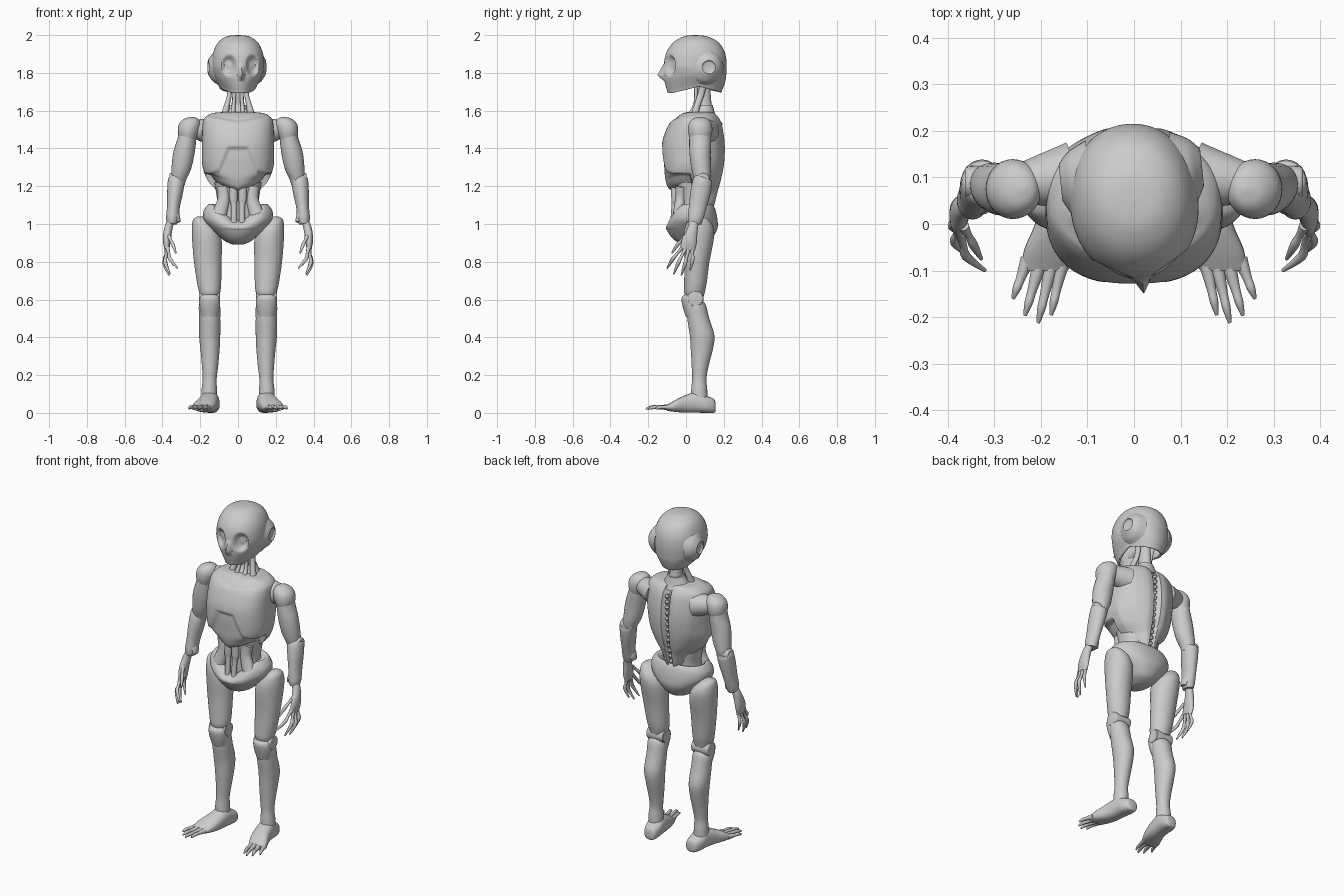
import bpy, bmesh, math
from mathutils import Vector, Matrix

X, Z = Vector((1, 0, 0)), Vector((0, 0, 1))


def clamp(v):
    return max(0.0, min(1.0, v))


def catmull(rows, steps):
    out = []
    for i in range(len(rows) - 1):
        a, b = rows[max(i - 1, 0)], rows[i]
        c, d = rows[i + 1], rows[min(i + 2, len(rows) - 1)]
        for k in range(steps):
            t = k / steps
            out.append([0.5 * (2*q + (r - p)*t + (2*p - 5*q + 4*r - s)*t*t + (3*q - p - 3*r + s)*t**3)
                        for p, q, r, s in zip(a, b, c, d)])
    return out + [list(rows[-1])]


def loft(name, rows, seg=24, steps=4, axis=None, power=2, mirror=False, deform=None, mat=None, open_end=False):
    """Skin rings given as (x, y, z, radius_a, radius_b) along a smooth path."""
    rows = catmull(rows, steps)
    bm, rings = bmesh.new(), []
    for i, r in enumerate(rows):
        p = Vector(r[:3])
        t = axis or (Vector(rows[min(i + 1, len(rows) - 1)][:3]) - Vector(rows[max(i - 1, 0)][:3])).normalized()
        ref = X if abs(t.x) < 0.9 else Vector((0, 1, 0))
        u = (ref - t * ref.dot(t)).normalized()
        v = t.cross(u)
        ring = []
        for k in range(seg):
            a = 2 * math.pi * k / seg
            c, s = math.cos(a), math.sin(a)
            c = math.copysign(abs(c) ** (2 / power), c)
            s = math.copysign(abs(s) ** (2 / power), s)
            q = p + u * c * max(r[3], .002) + v * s * max(r[4], .002)
            ring.append(bm.verts.new(deform(q) if deform else q))
        rings.append(ring)
    for a, b in zip(rings, rings[1:]):
        for k in range(seg):
            n = (k + 1) % seg
            bm.faces.new((a[k], a[n], b[n], b[k]))
    bm.faces.new(rings[0])
    if not open_end:
        bm.faces.new(rings[-1])
    bmesh.ops.recalc_face_normals(bm, faces=bm.faces)
    if mat:
        bm.transform(mat)
    me = bpy.data.meshes.new(name)
    bm.to_mesh(me)
    bm.free()
    ob = bpy.data.objects.new(name, me)
    bpy.context.collection.objects.link(ob)
    if mirror:
        ob.modifiers.new("Mirror", 'MIRROR')
    return ob


def shell(name, rows, **kw):
    """Horizontal sections given as (z, front y, back y, half width)."""
    return loft(name, [(0, (f + b) / 2, z, w, (b - f) / 2) for z, f, b, w in rows], axis=Z, **kw)


# Head: hollow skull with eye sockets and nose, turned slightly
turn = Matrix.Translation((0, .05, 0)) @ Matrix.Rotation(math.radians(6), 4, 'Z') @ Matrix.Translation((0, -.05, 0))


def shape_head(q):
    x, y, z = q
    front = clamp((.05 - y) / .17)
    low = clamp((1.83 - z) / .12)
    x *= 1 - .28 * front * low
    if y < 0:
        d = math.hypot((abs(x) - .062) / .042, (z - 1.84) / .063)
        e = clamp((1 - d) * 1.6)
        y += .032 * e * e * (3 - 2 * e)
        y -= .034 * clamp(1 - abs(x) / .022) * clamp((z - 1.755) / .03) * clamp((1.85 - z) / .06)
    z += .035 * low * (1 - clamp(abs(y - .06) / .14))
    return Vector((x, y, z))


head = shell("head", [(2.0, .045, .055, .004), (1.993, -.012, .112, .06), (1.962, -.066, .172, .104),
                      (1.91, -.103, .205, .13), (1.85, -.117, .215, .138), (1.79, -.117, .213, .134),
                      (1.75, -.113, .207, .122), (1.693, -.097, .187, .098)],
             seg=112, steps=9, power=2.12, deform=shape_head, mat=turn, open_end=True)
sol = head.modifiers.new("Thickness", 'SOLIDIFY')
sol.thickness, sol.offset = .012, -1
for s, side in ((1, "right"), (-1, "left")):
    loft("ear_" + side, [(s * x, y, 1.83, r, r) for x, y, r in
                         ((.09, .09, .1), (.125, .095, .078), (.143, .102, .055), (.153, .105, .037), (.145, .105, .031),
                          (.142, .105, .005))], seg=40, axis=X, mat=turn)

# Neck: column, vertebra rings and tendons
loft("neck_base", [(0, .08, 1.56, .1, .085), (0, .09, 1.59, .07, .062), (0, .097, 1.63, .045, .045)], axis=Z)
loft("neck_column", [(0, .1, 1.54, .05, .05), (0, .095, 1.62, .036, .042), (0, .09, 1.7, .03, .04), (0, .08, 1.82, .04, .045)])
loft("neck_tendon", [(.075, .04, 1.56, .022, .022), (.058, .06, 1.63, .015, .017), (.045, .08, 1.69, .012, .018),
                     (.05, .1, 1.77, .014, .016)], seg=14, mirror=True)
loft("throat_tube", [(.03, .01, 1.56, .014, .014), (.022, .05, 1.64, .01, .01), (.015, .05, 1.76, .009, .009)],
     seg=12, mirror=True)


# Torso: chest with plate seams, split back tapering to the waist
def shape_torso(q):
    x, y, z = q
    ax = abs(x)
    if y < .03:
        seam = 1.41 if ax < .055 else (1.41 - (ax - .055) * 2.4 if ax < .105 else 1.29 - (ax - .105) * .47)
        edge = 2.6 if .055 <= ax < .105 else 1.1
        side = clamp((.03 - y) / .05)
        y += side * (.012 * clamp((seam - z) / (.014 * edge)) + .012 * clamp((z - 1.535 - .2 * ax) / .012))
        if z < 1.27:
            z += .05 * clamp(ax / .14) * clamp((1.27 - z) / .06)
    else:
        g = clamp((y - .08) / .06)
        x *= 1 - .2 * clamp((1.45 - z) / .3) * g
        y -= g * (.026 * clamp((.022 - ax) / .01) - .006 * clamp(1 - abs(ax - .06) / .05))
    return Vector((x, y, z))


shell("torso", [(1.592, .0, .13, .09), (1.585, -.03, .15, .14), (1.56, -.065, .172, .178), (1.52, -.095, .188, .188),
                (1.45, -.122, .2, .19), (1.38, -.13, .203, .191), (1.3, -.127, .196, .187), (1.23, -.12, .182, .16),
                (1.185, -.1, .17, .12), (1.165, -.05, .165, .098), (1.12, -.02, .155, .075), (1.06, .03, .14, .04)],
      seg=144, steps=9, power=2.5, deform=shape_torso)
for i in range(13):
    z = 1.12 + i * .034
    y = .132 + .048 * math.sin(clamp((z - 1.08) / .6) * math.pi * .75)
    loft("vertebra", [(0, y, z - .012, .006, .008), (0, y, z, .012, .014), (0, y, z + .012, .006, .008)], seg=12, steps=2, axis=Z)

# Waist
shell("waist", [(1.22, -.06, .13, .125), (1.16, -.055, .13, .115), (1.1, -.05, .125, .108), (1.0, -.05, .12, .12)],
      seg=40, power=2.3)
loft("belly_piston", [(.024, -.06, 1.2, .022, .02), (.024, -.06, 1.13, .022, .018), (.022, -.063, 1.1, .016, .014),
                      (.022, -.07, 1.0, .016, .014)], seg=18, mirror=True)
loft("waist_muscle", [(.08, -.025, 1.2, .035, .03), (.075, -.03, 1.13, .033, .028), (.1, -.04, 1.05, .04, .03)], seg=18, mirror=True)


# Pelvis: basin with raised wings
def shape_pelvis(q):
    x, y, z = q
    top = clamp((z - .97) / .13)
    if y < .03:
        z -= .085 * top * clamp(1.25 - abs(x) / .11) * clamp((.03 - y) / .05)
    return Vector((x, y, z))


shell("pelvis", [(1.085, -.03, .11, .13), (1.105, -.055, .135, .152), (1.09, -.075, .15, .17), (1.06, -.092, .16, .184),
                 (1.02, -.105, .167, .178), (.98, -.105, .167, .145), (.94, -.085, .15, .105), (.91, -.055, .125, .07),
                 (.892, -.01, .08, .03)],
      seg=96, steps=6, power=2.2, deform=shape_pelvis)

# Arms
loft("shoulder_link", [(.14, .1, 1.49, .075, .07), (.19, .095, 1.497, .058, .06), (.25, .085, 1.505, .042, .042)], mirror=True)
loft("shoulder_cap", [(.24, .075, 1.567, .005, .005), (.247, .075, 1.558, .035, .038), (.255, .075, 1.53, .057, .06),
                      (.262, .075, 1.49, .057, .064), (.266, .075, 1.45, .045, .055)], seg=32, axis=Z, mirror=True)
loft("upper_arm", [(.265, .075, 1.5, .045, .055), (.272, .075, 1.44, .05, .058), (.287, .075, 1.37, .056, .056),
                   (.3, .08, 1.3, .052, .052), (.312, .085, 1.25, .042, .045), (.317, .085, 1.21, .035, .035)], mirror=True)
loft("elbow_joint", [(.285, .09, 1.235, .022, .022), (.295, .09, 1.235, .034, .034), (.355, .09, 1.235, .034, .034),
                     (.363, .09, 1.235, .025, .025)], axis=X, mirror=True)
loft("forearm", [(.325, .095, 1.25, .03, .03), (.326, .09, 1.235, .044, .05), (.333, .077, 1.17, .042, .053),
                 (.342, .062, 1.09, .034, .047), (.347, .05, 1.03, .034, .041), (.35, .047, 1.0, .026, .034)], mirror=True)
loft("wrist_guard", [(.345, .055, 1.07, .02, .03), (.325, .05, 1.04, .018, .03), (.315, .045, 1.01, .01, .02)], mirror=True)
loft("palm", [(.355, .045, 1.02, .018, .024), (.37, .034, .97, .022, .028), (.377, .018, .91, .02, .04), (.376, .008, .865, .013, .04)], mirror=True)
fingers = {"thumb": [(.366, -.005, .935), (.345, -.045, .89), (.328, -.075, .845)],
           "index_finger": [(.374, -.02, .875), (.36, -.07, .815), (.32, -.1, .765)],
           "middle_finger": [(.376, -.003, .87), (.385, -.04, .795), (.36, -.065, .735)],
           "ring_finger": [(.376, .014, .87), (.39, -.005, .79), (.365, -.025, .728)],
           "little_finger": [(.374, .032, .875), (.386, .035, .81), (.368, .022, .755)]}
for name, (a, b, c) in fingers.items():
    mid = [(p + q) / 2 for p, q in zip(a, b)]
    loft(name, [(*a, .012, .012), (*mid, .008, .008), (*b, .01, .01), (*c, .004, .004)], seg=12, mirror=True)

# Legs
loft("thigh", [(.2, .065, 1.04, .012, .015), (.197, .068, 1.025, .04, .05), (.178, .07, .98, .066, .076),
               (.165, .067, .92, .078, .08), (.16, .058, .8, .073, .066), (.153, .05, .69, .064, .06),
               (.15, .045, .645, .057, .056), (.15, .045, .62, .05, .05)], seg=36, axis=Z, mirror=True)
loft("knee_joint", [(.095, .05, .605, .03, .03), (.105, .05, .605, .042, .042), (.195, .05, .605, .042, .042),
                    (.207, .05, .605, .03, .03)], axis=X, mirror=True)
loft("knee_cap", [(.15, .025, .63, .035, .025), (.15, .022, .61, .053, .045), (.15, .027, .565, .054, .045), (.15, .04, .51, .045, .042)],
     axis=Z, mirror=True)
loft("shin", [(.15, .055, .595, .04, .03), (.151, .055, .57, .056, .05), (.15, .065, .5, .056, .058), (.15, .085, .41, .056, .065),
              (.148, .084, .34, .051, .059), (.148, .075, .25, .043, .045), (.15, .07, .18, .037, .038),
              (.152, .07, .13, .04, .042), (.152, .07, .08, .042, .045)], seg=32, axis=Z, mirror=True)

# Feet
loft("foot", [(.138, .157, .03, .02, .02), (.14, .148, .037, .036, .036), (.145, .11, .045, .048, .045), (.15, .06, .056, .05, .055),
              (.16, .0, .048, .053, .047), (.178, -.055, .037, .058, .032), (.192, -.1, .027, .05, .016)],
     seg=32, power=2.5, axis=Vector((0, -1, 0)), mirror=True)
toes = [(.155, -.085, .178, -.195), (.178, -.09, .206, -.212), (.204, -.09, .234, -.196), (.228, -.075, .26, -.16)]
for i, (x0, y0, x1, y1) in enumerate(toes):
    xm, ym = (x0 + x1) / 2, (y0 + y1) / 2
    loft("toe_%d" % (i + 1), [(x0, y0, .03, .016, .016), (xm, ym, .03, .01, .01),
                              ((xm + x1) / 2, (ym + y1) / 2, .03, .009, .01), (x1, y1, .022, .004, .005)], seg=12, mirror=True)

# Smooth shading with crisp seams
for ob in bpy.context.scene.objects:
    ob.select_set(True)
    bpy.context.view_layer.objects.active = ob
bpy.ops.object.shade_smooth_by_angle(angle=math.radians(40))
